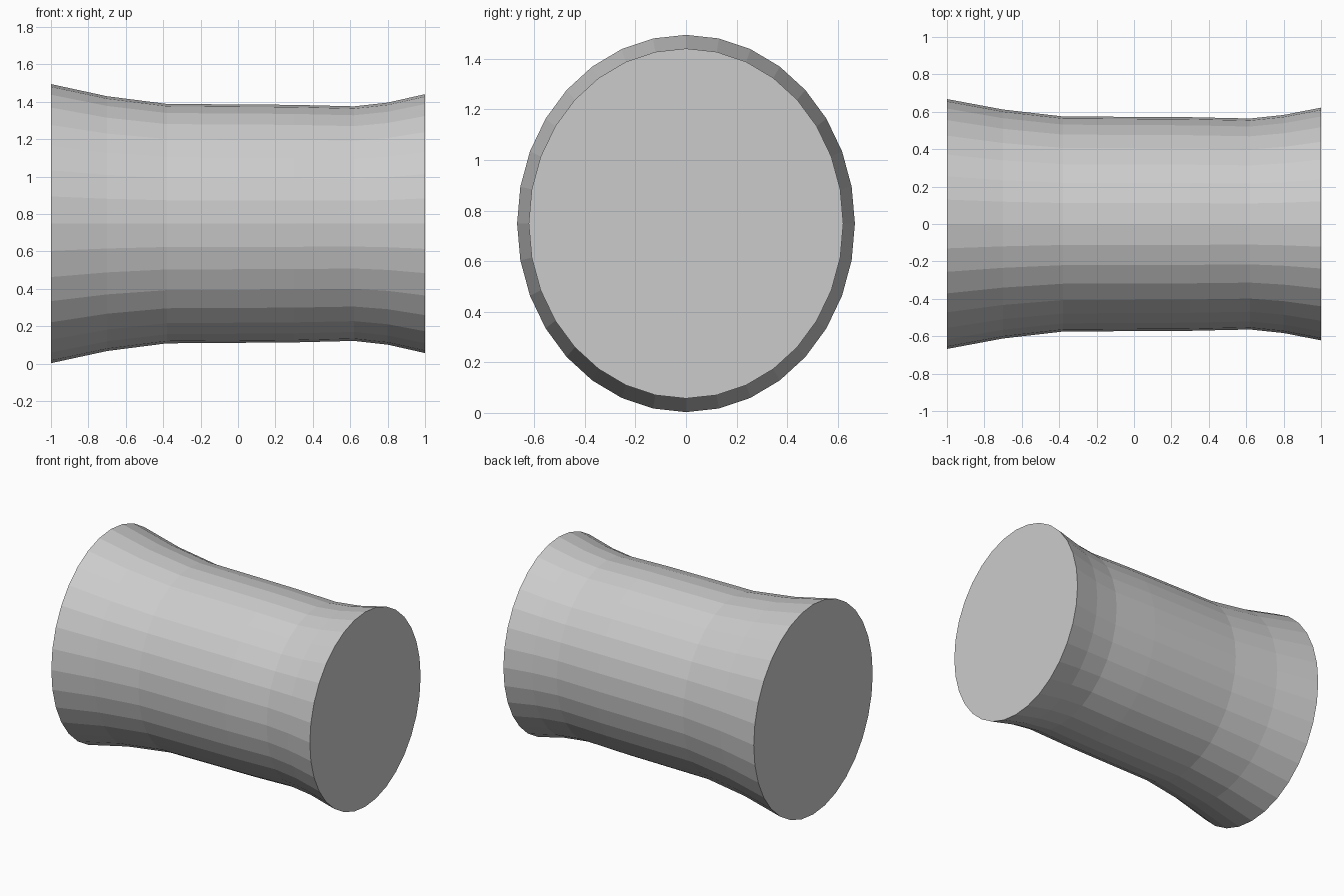
import bpy, bmesh
from math import sin, cos, tau

if "Cube" in bpy.data.objects:
    bpy.data.objects.remove(bpy.data.objects["Cube"])

SIDES = 32
CENTRE_Z = 0.749

# Stations along x: (x, half width in y, half height in z)
STATIONS = [
    (-1.00, 0.668, 0.746),
    (-0.70, 0.612, 0.681),
    (-0.38, 0.575, 0.640),
    (0.30, 0.571, 0.635),
    (0.62, 0.564, 0.627),
    (0.80, 0.583, 0.647),
    (1.00, 0.622, 0.692),
]

bm = bmesh.new()

# Elliptical rings along the axis
rings = [
    [bm.verts.new((x, ry * sin(tau * i / SIDES), CENTRE_Z + rz * cos(tau * i / SIDES)))
     for i in range(SIDES)]
    for x, ry, rz in STATIONS
]

# Waisted side wall
for a, b in zip(rings, rings[1:]):
    for i in range(SIDES):
        j = (i + 1) % SIDES
        bm.faces.new((a[i], a[j], b[j], b[i]))

# Flat end caps
bm.faces.new(rings[0])
bm.faces.new(rings[-1])
bmesh.ops.recalc_face_normals(bm, faces=bm.faces)

mesh = bpy.data.meshes.new("waisted_drum")
bm.to_mesh(mesh)
bm.free()
drum = bpy.data.objects.new("waisted_drum", mesh)
bpy.context.collection.objects.link(drum)
